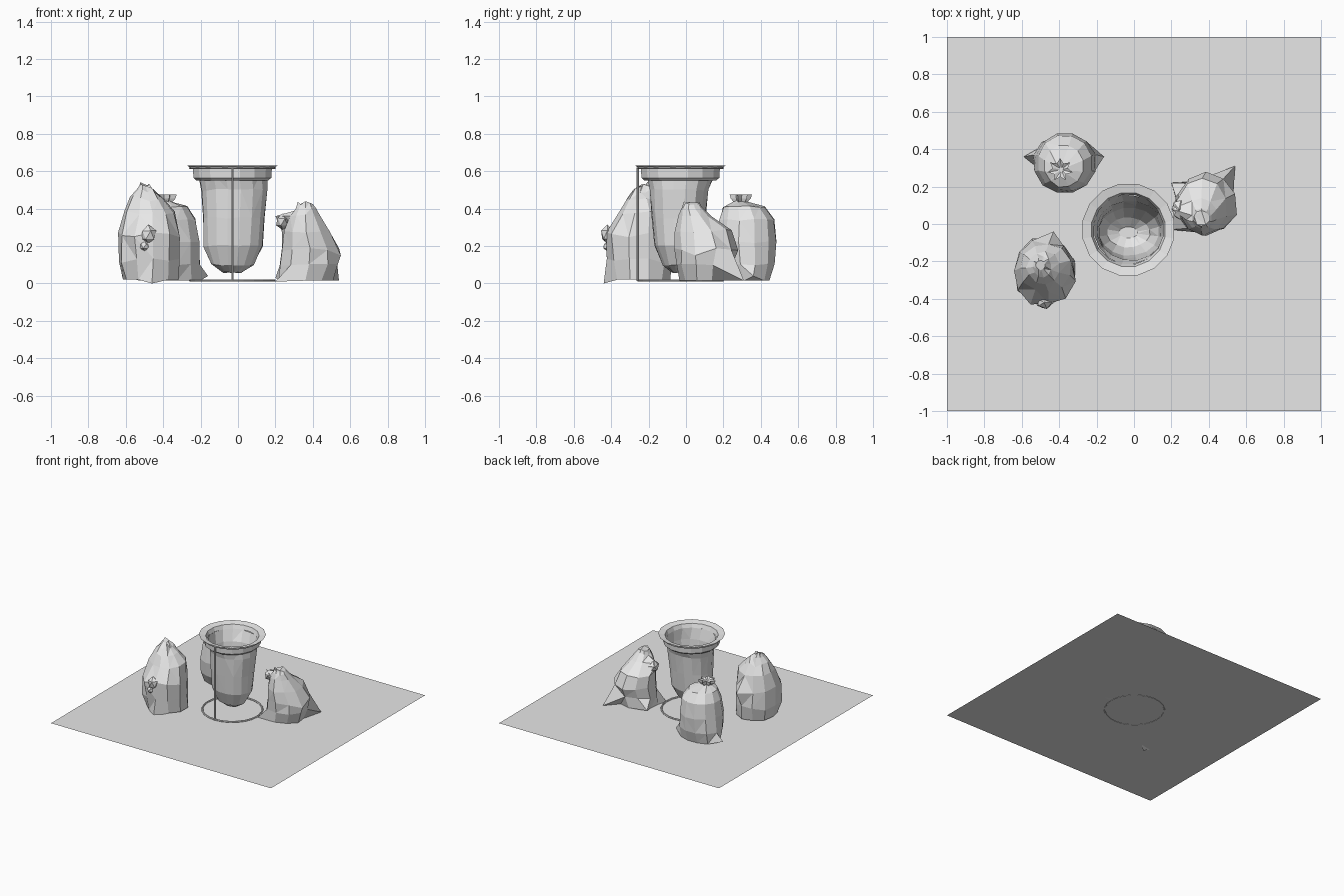
import bpy, bmesh, math, random
from mathutils import Vector

random.seed(4)
cube = bpy.data.objects.get("Cube")
if cube:
    bpy.data.objects.remove(cube)

grey = bpy.data.materials.new("plain grey")
grey.use_nodes = True
COLOUR = (0.8, 0.8, 0.8, 1)
grey.diffuse_color = COLOUR
grey.node_tree.nodes["Principled BSDF"].inputs["Base Color"].default_value = COLOUR


def finish(name, bm, closed=True):
    if closed:
        bmesh.ops.recalc_face_normals(bm, faces=bm.faces[:])
    mesh = bpy.data.meshes.new(name)
    bm.to_mesh(mesh)
    bm.free()
    mesh.materials.append(grey)
    obj = bpy.data.objects.new(name, mesh)
    bpy.context.collection.objects.link(obj)
    return obj


def loft(name, rings, sides=12, rough=0.0, pleat=0.0, pulls=(), caps=(True, True)):
    """Skin rings of (x, y, z, rx, ry); pull the nearest corner to each tip."""
    bm = bmesh.new()
    loops = []
    for x, y, z, rx, ry in rings:
        loop = []
        for i in range(sides):
            a = math.tau * (i + 0.5) / sides
            k = 1 + random.uniform(-rough, rough) + (pleat if i % 2 else -pleat)
            dz = random.uniform(-rough, rough) * 0.2 if z > 0.05 else 0
            loop.append(bm.verts.new((x + rx * k * math.cos(a), y + ry * k * math.sin(a), z + dz)))
        loops.append(loop)
    for low, high in zip(loops, loops[1:]):
        for i in range(sides):
            j = (i + 1) % sides
            bm.faces.new((low[i], low[j], high[j], high[i]))
    for tip in pulls:
        min(bm.verts, key=lambda v: (v.co - Vector(tip)).length).co = tip
    if caps[0]:
        bm.faces.new(loops[0][::-1])
    if caps[1]:
        bm.faces.new(loops[-1])
    if rough:
        bmesh.ops.triangulate(bm, faces=[f for f in bm.faces if random.random() < 0.5])
    return finish(name, bm, all(caps))


def lump(name, place, size):
    bm = bmesh.new()
    bmesh.ops.create_icosphere(bm, subdivisions=1, radius=1)
    for v in bm.verts:
        v.co = Vector(c * s * random.uniform(0.85, 1.15) + p for c, s, p in zip(v.co, size, place))
    return finish(name, bm)


def hoop(name, z, radius, wire):
    bpy.ops.mesh.primitive_torus_add(location=(CX, CY, z), major_radius=radius,
                                     minor_radius=wire, major_segments=24, minor_segments=6)
    obj = bpy.context.object
    obj.name = name
    obj.data.materials.append(grey)


# Ground sheet
bm = bmesh.new()
bmesh.ops.create_grid(bm, x_segments=1, y_segments=1, size=1)
for v in bm.verts:
    v.co.z = 0.012
finish("ground_sheet", bm, False)

# Wire stand
CX = CY = -0.03
hoop("stand_base_ring", 0.016, 0.225, 0.007)
hoop("stand_top_ring", 0.618, 0.225, 0.007)
loft("stand_post", [(CX, CY - 0.227, z, 0.007, 0.007) for z in (0.012, 0.62)], sides=6)

# Hanging bag: folded collar, flange, then an open sack
profile = [(0.195, 0.55), (0.212, 0.565), (0.215, 0.612), (0.25, 0.632), (0.2, 0.622), (0.188, 0.59)]
collar = [(CX, CY, z, r, r) for r, z in profile]
loft("hanging_bag_collar", collar, sides=16, caps=(False, False))
sack = [(-0.03, -0.045, 0.06, 0.05, 0.03), (-0.03, -0.045, 0.1, 0.115, 0.08),
        (-0.025, -0.04, 0.2, 0.16, 0.13), (-0.022, -0.04, 0.35, 0.168, 0.145),
        (-0.02, -0.035, 0.5, 0.18, 0.16), (CX, CY, 0.59, 0.188, 0.188)]
loft("hanging_bag_sack", sack, sides=16, rough=0.025, caps=(True, False))

# Tall slumped bag
tall = [(-0.47, -0.25, 0.02, 0.155, 0.165), (-0.475, -0.25, 0.12, 0.165, 0.185),
        (-0.48, -0.25, 0.26, 0.165, 0.185), (-0.475, -0.235, 0.38, 0.135, 0.135),
        (-0.485, -0.235, 0.45, 0.09, 0.09), (-0.49, -0.23, 0.5, 0.05, 0.055),
        (-0.5, -0.22, 0.53, 0.025, 0.025)]
loft("tall_bag", tall, sides=11, rough=0.07,
     pulls=[(-0.46, -0.44, 0), (-0.43, -0.04, 0.24), (-0.56, -0.27, 0.47)])
lump("tall_bag_knot", (-0.48, -0.42, 0.26), (0.045, 0.035, 0.05))
lump("tall_bag_tail", (-0.5, -0.42, 0.2), (0.03, 0.025, 0.025))

# Round tied bag with pointed bottom corners
tied = [(-0.37, 0.34, 0.015, 0.17, 0.11), (-0.37, 0.33, 0.1, 0.17, 0.15),
        (-0.37, 0.325, 0.22, 0.165, 0.165), (-0.37, 0.325, 0.34, 0.145, 0.15),
        (-0.375, 0.31, 0.41, 0.105, 0.115), (-0.39, 0.295, 0.44, 0.03, 0.03)]
loft("tied_bag", tied, sides=12, rough=0.03,
     pulls=[(-0.61, 0.38, 0.02), (-0.12, 0.38, 0.02), (-0.59, 0.36, 0.04), (-0.16, 0.36, 0.04)])
ruffle = [(-0.39, 0.29, 0.43, 0.028, 0.028), (-0.395, 0.29, 0.455, 0.05, 0.045),
          (-0.395, 0.29, 0.475, 0.055, 0.05), (-0.39, 0.29, 0.46, 0.015, 0.015)]
loft("tied_bag_ruffle", ruffle, sides=14, pleat=0.25)

# Leaning bag
leaning = [(0.36, 0.1, 0.015, 0.15, 0.13), (0.38, 0.1, 0.1, 0.165, 0.15),
           (0.385, 0.11, 0.18, 0.16, 0.165), (0.365, 0.09, 0.28, 0.13, 0.15),
           (0.36, 0.05, 0.36, 0.085, 0.09), (0.36, 0.03, 0.4, 0.055, 0.055),
           (0.36, 0.03, 0.43, 0.042, 0.042)]
loft("leaning_bag", leaning, sides=10, rough=0.05,
     pulls=[(0.54, 0.31, 0.015), (0.2, -0.03, 0.01), (0.2, 0.22, 0.03),
            (0.2, 0.08, 0.36), (0.55, 0.05, 0.15)])
lump("leaning_bag_fold", (0.24, 0.08, 0.33), (0.04, 0.06, 0.04))
